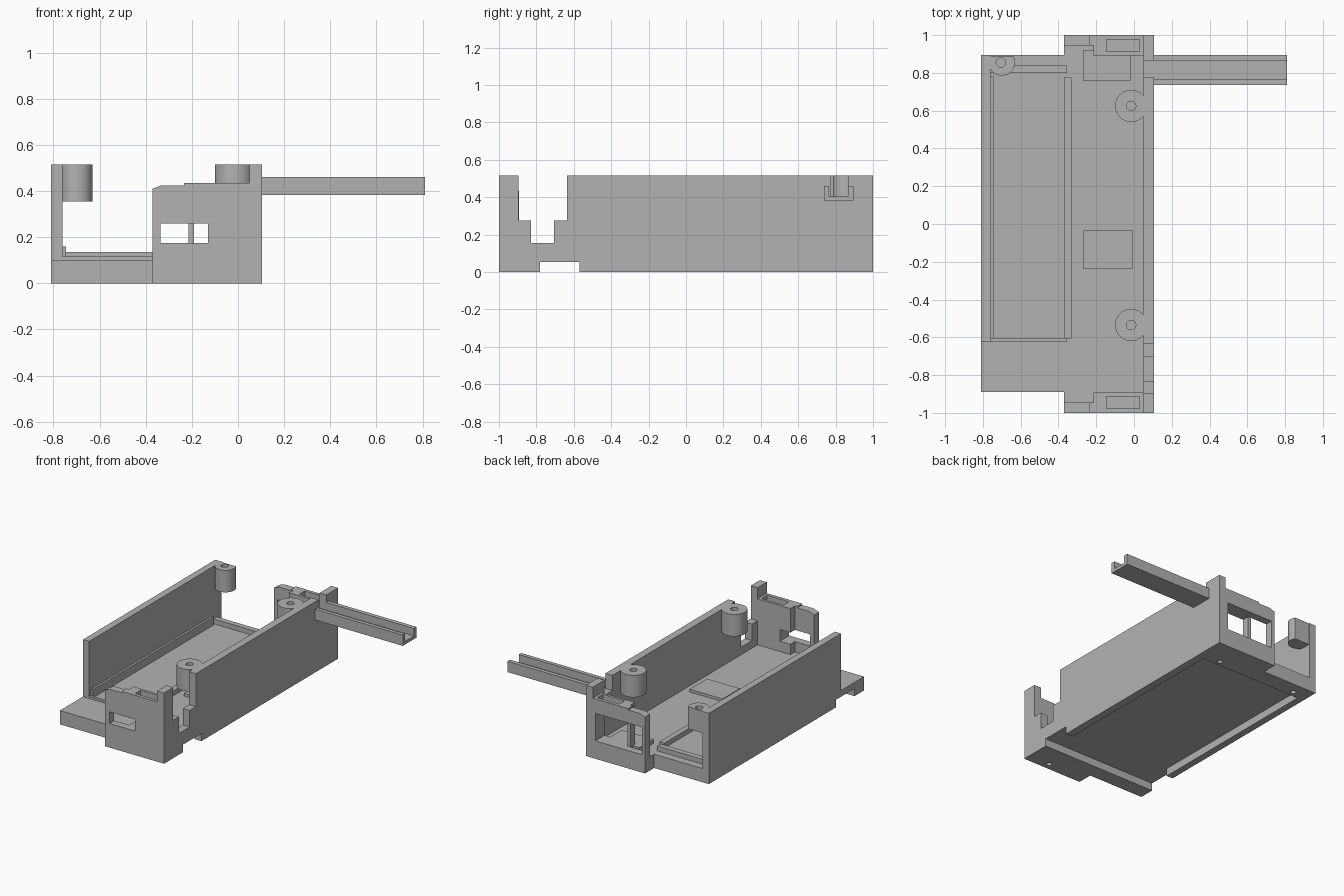
import bpy, bmesh
from mathutils import Vector

old = bpy.data.objects.get("Cube")
if old:
    bpy.data.objects.remove(old, do_unlink=True)

grey = bpy.data.materials.new("plain_grey")
grey.use_nodes = True
grey.diffuse_color = (0.45, 0.45, 0.45, 1)
grey.node_tree.nodes["Principled BSDF"].inputs["Base Color"].default_value = grey.diffuse_color


def prism(name, points, axis, start, end):
    """Extrude a 2D profile along the given axis."""
    place = {"x": lambda a, b: (start, a, b),
             "y": lambda a, b: (a, start, b),
             "z": lambda a, b: (a, b, start)}[axis]
    bm = bmesh.new()
    face = bm.faces.new([bm.verts.new(place(a, b)) for a, b in points])
    extruded = bmesh.ops.extrude_face_region(bm, geom=[face])["geom"]
    shift = Vector([end - start if c == axis else 0 for c in "xyz"])
    bmesh.ops.translate(bm, vec=shift, verts=[v for v in extruded if isinstance(v, bmesh.types.BMVert)])
    bmesh.ops.recalc_face_normals(bm, faces=bm.faces)
    mesh = bpy.data.meshes.new(name)
    bm.to_mesh(mesh)
    bm.free()
    mesh.materials.append(grey)
    obj = bpy.data.objects.new(name, mesh)
    bpy.context.collection.objects.link(obj)
    return obj


def box(name, x0, x1, y0, y1, z0, z1):
    return prism(name, [(x0, y0), (x1, y0), (x1, y1), (x0, y1)], "z", z0, z1)


def cylinder(name, x, y, radius, z0, z1):
    bpy.ops.mesh.primitive_cylinder_add(vertices=40, radius=radius, depth=z1 - z0,
                                        location=(x, y, (z0 + z1) / 2))
    obj = bpy.context.object
    obj.name = name
    obj.data.materials.append(grey)
    return obj


def boolean(target, tool, operation="DIFFERENCE"):
    mod = target.modifiers.new("cut", "BOOLEAN")
    mod.operation, mod.object, mod.solver = operation, tool, "EXACT"
    bpy.context.view_layer.objects.active = target
    bpy.ops.object.modifier_apply(modifier=mod.name)
    bpy.data.objects.remove(tool, do_unlink=True)


TOP, FLOOR = 0.515, 0.1
RIGHT, INNER = 0.105, 0.05

# Base plate with end tabs, underside pocket and cross channel
base = prism("base_plate", [(-0.81, -0.89), (-0.37, -0.89), (-0.37, -1), (RIGHT, -1), (RIGHT, 1),
                            (-0.37, 1), (-0.37, 0.895), (-0.81, 0.895)], "z", 0, FLOOR)
boolean(base, box("pocket", -0.76, INNER, -0.78, 0.77, -0.1, 0.055))
boolean(base, box("channel", -1, 1, -0.78, -0.57, -0.1, 0.055))
for x, y in ((-0.06, 0.81), (-0.69, 0.81), (-0.065, -0.95)):
    boolean(base, cylinder("screw_hole", x, y, 0.018, -0.05, 0.06))

# Side walls
box("left_side_wall", -0.81, -0.76, -0.625, 0.895, FLOOR, TOP)
wall = prism("right_side_wall", [
    (-1, FLOOR), (1, FLOOR), (1, TOP), (0.865, TOP), (0.865, 0.405), (0.775, 0.405), (0.775, TOP),
    (-0.635, TOP), (-0.635, 0.275), (-0.705, 0.275), (-0.705, 0.155), (-0.83, 0.155),
    (-0.83, 0.275), (-0.895, 0.275), (-0.895, TOP), (-1, TOP)], "x", INNER, RIGHT)

# End walls: thick with a thinner outer corner and a shallow top slot
for label, s in (("front", -1), ("back", 1)):
    end = prism(label + "_end_wall", [
        (-0.37, FLOOR), (INNER, FLOOR), (INNER, 0.435), (-0.235, 0.435), (-0.235, 0.425),
        (-0.33, 0.425), (-0.37, 0.41)], "y", s * 0.893, s)
    lo, hi = sorted((s * 0.8, s * 0.945))
    boolean(end, box("corner_relief", -0.5, -0.215, lo, hi, 0, 0.6))
    lo, hi = sorted((s * 0.912, s * 0.976))
    boolean(end, box("top_slot", -0.145, 0.03, lo, hi, 0.38, 0.6))
    lo, hi = sorted((s * 0.8, s * 1.1))
    if s < 0:
        window = box("window", -0.335, -0.13, lo, hi, 0.175, 0.26)
    else:
        window = box("window", -0.345, 0.03, lo, hi, 0.13, 0.33)
    boolean(end, window)
box("window_post", -0.215, -0.19, 0.893, 0.945, FLOOR, 0.36)

# Cable rail: open channel leaving through the side wall
prism("side_rail", [(0.737, 0.382), (0.895, 0.382), (0.895, 0.46), (0.865, 0.46), (0.865, 0.405),
                    (0.765, 0.405), (0.765, 0.46), (0.737, 0.46)], "x", INNER + 0.01, 0.81)

# Screw bosses
bosses = [cylinder("right_boss_" + n, -0.015, y, 0.085, 0.355, TOP)
          for n, y in (("front", -0.535), ("back", 0.625))]
corner = cylinder("left_boss", -0.7, 0.855, 0.07, 0.355, TOP)
boolean(corner, box("boss_trim", -0.8, -0.6, 0.7, 0.89, 0.3, 0.6), "INTERSECT")
for boss, x, y in zip(bosses + [corner], (-0.015, -0.015, -0.705), (-0.535, 0.625, 0.855)):
    boolean(boss, cylinder("bore", x, y, 0.025, 0.4, 0.6))
    bpy.ops.object.select_all(action="DESELECT")
    boss.select_set(True)
    bpy.context.view_layer.objects.active = boss
    bpy.ops.object.shade_smooth_by_angle()

# Floor ridges and pads
box("left_ridge", -0.76, -0.745, -0.605, 0.78, FLOOR, 0.16)
box("middle_ridge", -0.37, -0.33, -0.605, 0.775, FLOOR, 0.135)
box("front_ridge", -0.76, -0.355, -0.625, -0.605, FLOOR, 0.115)
box("back_ridge", -0.76, -0.355, 0.80, 0.84, FLOOR, 0.135)
box("centre_pad", -0.27, -0.005, -0.235, -0.035, FLOOR, 0.12)
box("back_pad", -0.27, -0.015, 0.76, 0.92, FLOOR, 0.13)
